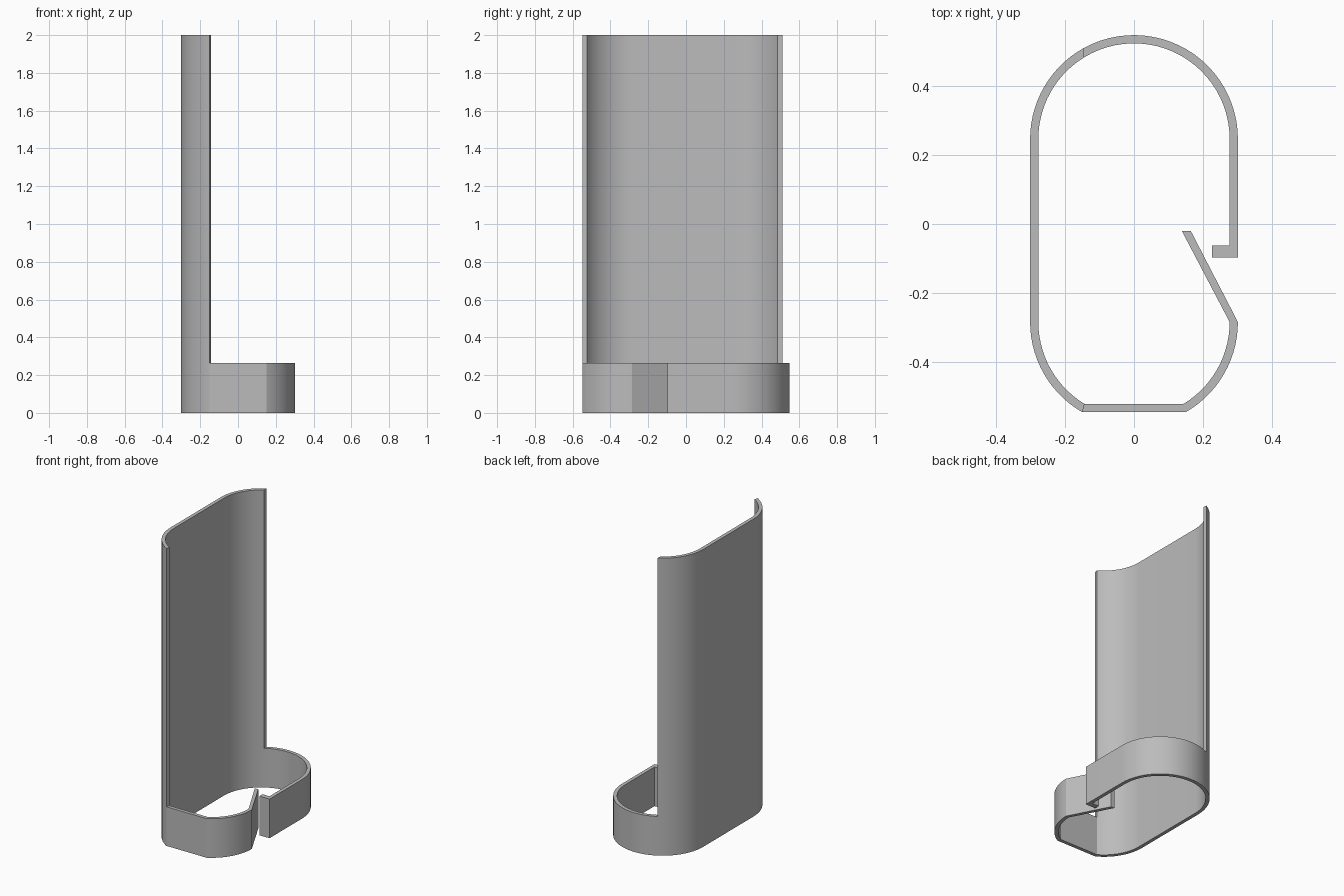
import bpy, bmesh
from math import asin, acos, pi, radians, sin, cos

cube = bpy.data.objects.get("Cube")
if cube:
    bpy.data.objects.remove(cube)

R_OUT, R_IN = 0.302, 0.278      # outer and inner radii of the shell
BACK_Y, FRONT_Y = 0.247, -0.285  # arc centres
CUT_X = -0.146                   # edge of the tall wall
LOW, HIGH = 0.263, 2.0


def arc(cy, outer, inner, steps):
    """Pairs of outer and inner points between two angles for each radius."""
    pairs = []
    for i in range(steps + 1):
        t = i / steps
        a = outer[0] + (outer[1] - outer[0]) * t
        b = inner[0] + (inner[1] - inner[0]) * t
        pairs.append(((R_OUT * cos(a), cy + R_OUT * sin(a)),
                      (R_IN * cos(b), cy + R_IN * sin(b))))
    return pairs


# Angles where the back arc meets the tall wall and the front arc the flat front
cut_o, cut_i = acos(CUT_X / R_OUT), acos(CUT_X / R_IN)
flat_o, flat_i = asin(0.262 / R_OUT), asin(0.238 / R_IN)

# Hook, right side and back arc
path = [((0.227, -0.097), (0.227, -0.063)), ((R_OUT, -0.097), (R_IN, -0.063))]
path += arc(BACK_Y, (0, cut_o), (0, cut_i), 24)
tall_start = len(path) - 1
# Tall wall: rest of the back arc, long side, left front arc
path += arc(BACK_Y, (cut_o, pi), (cut_i, pi), 14)[1:]
path += arc(FRONT_Y, (pi, pi + flat_o), (pi, pi + flat_i), 14)
tall_end = len(path) - 1
# Flat front, right front arc and slanted tongue
path += arc(FRONT_Y, (-flat_o, 0), (-flat_i, 0), 14)
path.append(((0.165, -0.02), (0.139, -0.02)))

bm = bmesh.new()


def face(*points):
    bm.faces.new([bm.verts.new(p) for p in points])


def upright(p, q, z0, z1):
    face((*p, z0), (*q, z0), (*q, z1), (*p, z1))


def level(a, b, z):
    face((*a[0], z), (*b[0], z), (*b[1], z), (*a[1], z))


for i, (a, b) in enumerate(zip(path, path[1:])):
    tall = tall_start <= i < tall_end
    level(a, b, 0)
    level(a, b, HIGH if tall else LOW)
    for side in (0, 1):
        upright(a[side], b[side], 0, LOW)
        if tall:
            upright(a[side], b[side], LOW, HIGH)

# End caps of the clip and the free edges of the tall wall
for end in (path[0], path[-1]):
    upright(*end, 0, LOW)
for end in (path[tall_start], path[tall_end]):
    upright(*end, LOW, HIGH)

bmesh.ops.remove_doubles(bm, verts=bm.verts, dist=0.0005)
bmesh.ops.recalc_face_normals(bm, faces=bm.faces)
mesh = bpy.data.meshes.new("clip_holder")
bm.to_mesh(mesh)
bm.free()

grey = bpy.data.materials.new("plain grey")
grey.use_nodes = True
grey.diffuse_color = (0.5, 0.5, 0.5, 1)
grey.node_tree.nodes["Principled BSDF"].inputs["Base Color"].default_value = (0.5, 0.5, 0.5, 1)
mesh.materials.append(grey)

holder = bpy.data.objects.new("clip_holder", mesh)
bpy.context.collection.objects.link(holder)
bpy.ops.object.select_all(action="DESELECT")
holder.select_set(True)
bpy.context.view_layer.objects.active = holder
bpy.ops.object.shade_smooth_by_angle(angle=radians(25))
